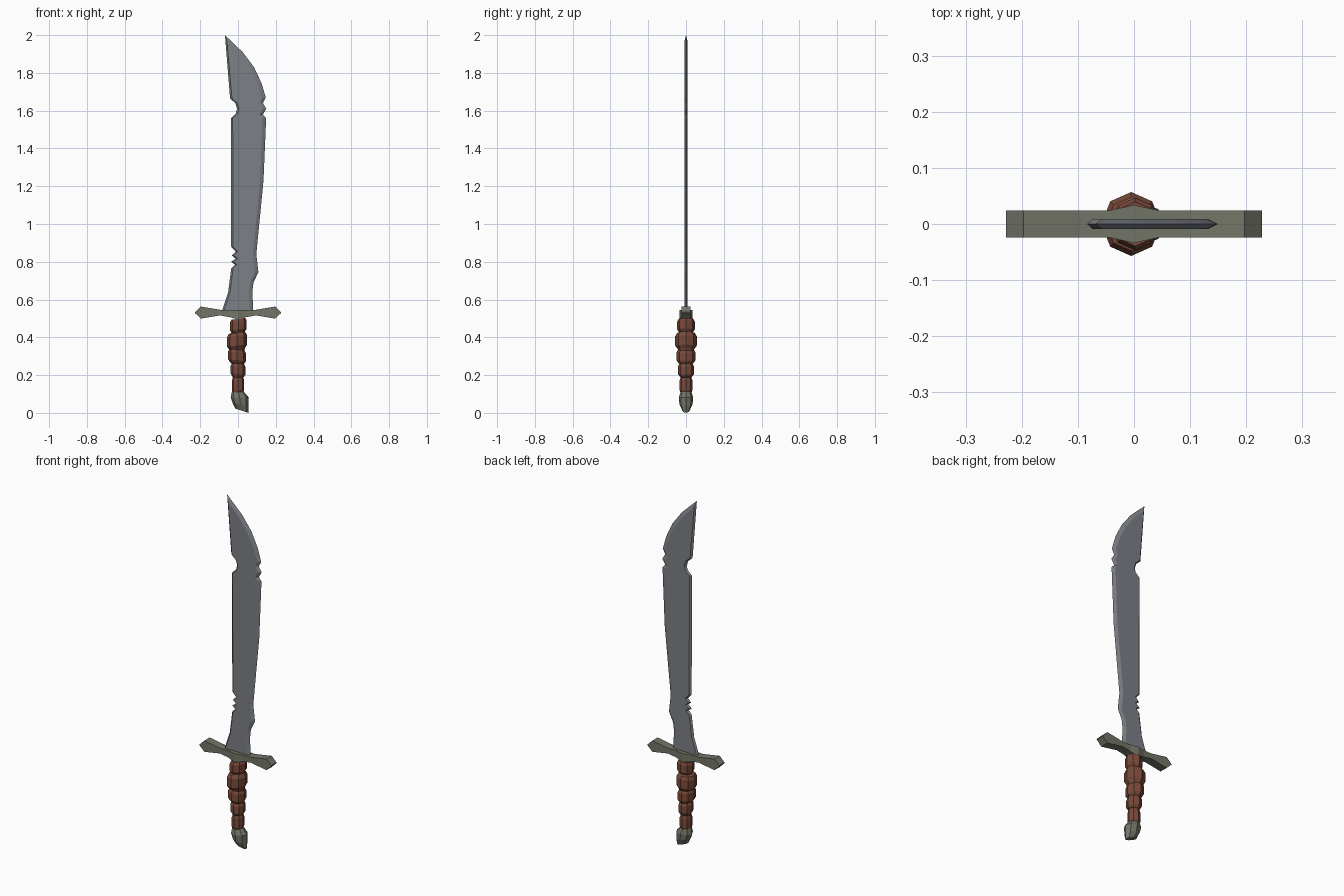
import bpy, bmesh, math


def material(name, rgb):
    m = bpy.data.materials.new(name)
    m.diffuse_color = (*rgb, 1)
    return m


STEEL = material("grey steel", (0.20, 0.215, 0.235))
BRASS = material("dull green metal", (0.17, 0.178, 0.135))
LEATHER = material("brown leather", (0.19, 0.068, 0.042))


def finish(name, bm, mat):
    bmesh.ops.recalc_face_normals(bm, faces=bm.faces)
    me = bpy.data.meshes.new(name)
    bm.to_mesh(me)
    bm.free()
    me.materials.append(mat)
    ob = bpy.data.objects.new(name, me)
    bpy.context.collection.objects.link(ob)
    return ob


def loft(name, rings, mat):
    """Skin a list of equal-length point rings and cap both ends."""
    bm = bmesh.new()
    vs = [[bm.verts.new(p) for p in r] for r in rings]
    n = len(vs[0])
    for a, b in zip(vs, vs[1:]):
        for i in range(n):
            j = (i + 1) % n
            bm.faces.new((a[i], a[j], b[j], b[i]))
    bm.faces.new(vs[0])
    bm.faces.new(vs[-1])
    return finish(name, bm, mat)


def oct_ring(cx, rx, ry, z, tilt=0.0):
    pts = []
    for i in range(8):
        a = i * math.pi / 4
        x = rx * math.cos(a)
        pts.append((cx + x, ry * math.sin(a), z + tilt * x))
    return pts


# Blade: sharp outline at y=0, flat faces set in from it
back = [(-0.085, 0.54), (-0.052, 0.64), (-0.036, 0.765), (-0.016, 0.785),
        (-0.036, 0.80), (-0.012, 0.817), (-0.032, 0.833), (-0.012, 0.853),
        (-0.036, 0.88), (-0.038, 1.56), (-0.012, 1.585), (-0.005, 1.61),
        (-0.014, 1.64), (-0.042, 1.665)]
edge = [(0.025, 1.91), (0.085, 1.83), (0.125, 1.745), (0.147, 1.67),
        (0.132, 1.64), (0.15, 1.61), (0.132, 1.58), (0.149, 1.56),
        (0.135, 1.23), (0.097, 0.84), (0.108, 0.745), (0.082, 0.69),
        (0.076, 0.64), (0.081, 0.54)]
outer = back + [(-0.069, 2.0)] + edge
inner = [(x + 0.01, z) for x, z in back] + [(-0.058, 1.965)]
inner += [(x - 0.018, z - (0.012 if z > 1.7 else 0)) for x, z in edge]
T = 0.009
loft("blade", [[(x, -T, z) for x, z in inner],
               [(x, 0, z) for x, z in outer],
               [(x, T, z) for x, z in inner]], STEEL)

# Crossguard: rectangular sections along x, mirrored, with a ridge in the middle
half = [(0.0, 0.495, 0.546, 0.034), (0.045, 0.507, 0.546, 0.024),
        (0.095, 0.516, 0.546, 0.024), (0.197, 0.499, 0.563, 0.024),
        (0.228, 0.529, 0.533, 0.024)]
sections = [(-x, a, b, y) for x, a, b, y in reversed(half[1:])] + half
loft("crossguard", [[(x, -y, a), (x, y, a), (x, y, b), (x, -y, b)]
                    for x, a, b, y in sections], BRASS)

# Grip: five bulging octagonal leather wraps, each slightly tilted
wraps = [(0.10, 0.19, 0.000, 0.033, 0.034, 0.05),
         (0.19, 0.262, 0.000, 0.039, 0.042, -0.08),
         (0.262, 0.337, -0.005, 0.047, 0.050, -0.12),
         (0.337, 0.425, -0.005, 0.053, 0.057, 0.10),
         (0.425, 0.50, 0.002, 0.044, 0.047, 0.12)]
rings = []
for z0, z1, cx, rx, ry, tilt in wraps:
    for t, s in ((0.03, 0.8), (0.22, 1.0), (0.78, 1.0), (0.97, 0.84)):
        rings.append(oct_ring(cx, rx * s, ry * s, z0 + (z1 - z0) * t, tilt))
loft("grip", rings, LEATHER)

# Pommel: faceted cap leaning towards the cutting edge
loft("pommel", [oct_ring(0.020, 0.035, 0.019, 0.012, -0.33),
                oct_ring(0.013, 0.043, 0.035, 0.045, -0.25),
                oct_ring(0.009, 0.048, 0.038, 0.082, 0.0),
                oct_ring(0.000, 0.031, 0.027, 0.115, -0.1)], BRASS)
